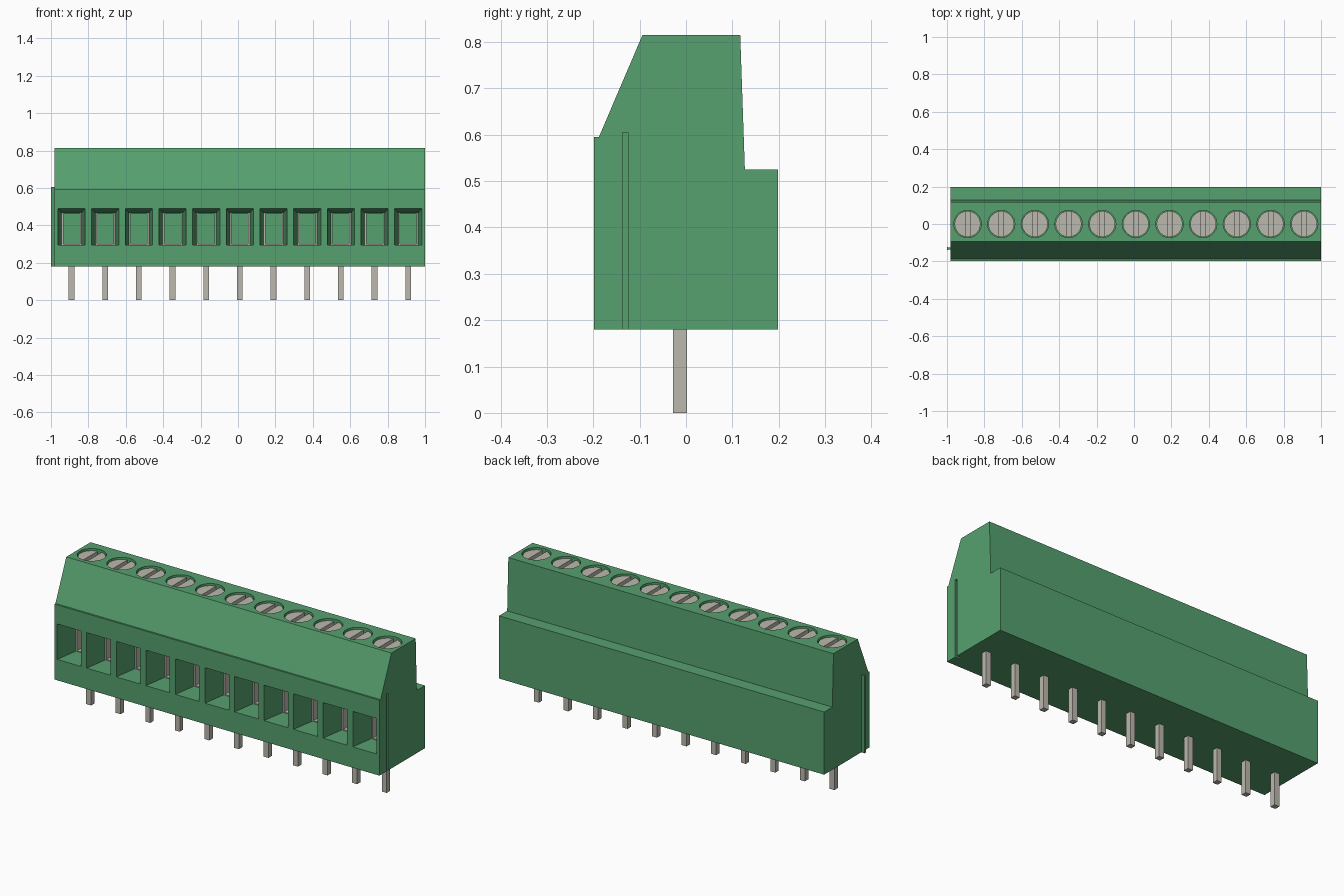
import bpy, bmesh, math

if "Cube" in bpy.data.objects:
    bpy.data.objects.remove(bpy.data.objects["Cube"])


def material(name, rgb):
    m = bpy.data.materials.new(name)
    m.diffuse_color = (*rgb, 1)
    m.use_nodes = True
    m.node_tree.nodes["Principled BSDF"].inputs["Base Color"].default_value = m.diffuse_color
    return m


GREEN = material("green plastic", (0.093, 0.352, 0.156))
METAL = material("grey metal", (0.50, 0.48, 0.42))
CENTRES = [0.01 + (i - 5) * 0.18 for i in range(11)]


def loft(bm, sections):
    """Closed solid through matching rings of points."""
    rings = [[bm.verts.new(p) for p in s] for s in sections]
    n = len(rings[0])
    bm.faces.new(rings[0])
    bm.faces.new(rings[-1][::-1])
    for a, b in zip(rings, rings[1:]):
        for i in range(n):
            j = (i + 1) % n
            bm.faces.new((a[j], a[i], b[i], b[j]))


def prism_z(bm, outline, z0, z1):
    loft(bm, [[(x, y, z) for x, y in outline] for z in (z0, z1)])


def box(bm, x0, x1, y0, y1, z0, z1):
    prism_z(bm, [(x0, y0), (x1, y0), (x1, y1), (x0, y1)], z0, z1)


def rect_y(cx, half, y, z0, z1):
    return [(cx - half, y, z0), (cx + half, y, z0), (cx + half, y, z1), (cx - half, y, z1)]


def circle(cx, r, n=32):
    return [(cx + r * math.cos(2 * math.pi * i / n), r * math.sin(2 * math.pi * i / n))
            for i in range(n)]


def finish(bm, name, mat):
    bmesh.ops.recalc_face_normals(bm, faces=bm.faces)
    me = bpy.data.meshes.new(name)
    bm.to_mesh(me)
    bm.free()
    me.materials.append(mat)
    ob = bpy.data.objects.new(name, me)
    bpy.context.collection.objects.link(ob)
    return ob


def smooth(ob):
    bpy.ops.object.select_all(action='DESELECT')
    ob.select_set(True)
    bpy.context.view_layer.objects.active = ob
    bpy.ops.object.shade_smooth_by_angle(angle=math.radians(30))


# Housing: side profile extruded along x
profile = [(-0.198, 0.18), (-0.198, 0.595), (-0.188, 0.595), (-0.094, 0.815),
           (0.117, 0.815), (0.127, 0.525), (0.198, 0.525), (0.198, 0.18)]
bm = bmesh.new()
loft(bm, [[(x, y, z) for y, z in profile] for x in (-0.98, 1.0)])
housing = finish(bm, "housing", GREEN)

# Cutters: wire funnels, screw wells and the end groove
bm = bmesh.new()
for c in CENTRES:
    loft(bm, [rect_y(c, 0.0755, -0.218, 0.295, 0.494),
              rect_y(c, 0.053, -0.07, 0.295, 0.466),
              rect_y(c, 0.053, 0.09, 0.295, 0.466)])
    prism_z(bm, circle(c, 0.073), 0.72, 0.85)
prism_z(bm, [(0.98, -0.14), (1.01, -0.136), (1.01, -0.126), (0.98, -0.122)], 0.15, 0.605)
cutter = finish(bm, "opening_cutter", GREEN)
cutter.hide_render = True

mod = housing.modifiers.new("openings", 'BOOLEAN')
mod.object = cutter
mod.operation = 'DIFFERENCE'
mod.solver = 'EXACT'
bpy.context.view_layer.objects.active = housing
housing.select_set(True)
bpy.ops.object.modifier_apply(modifier=mod.name)
bpy.data.objects.remove(cutter)
smooth(housing)

# Dovetail rib on the left end
bm = bmesh.new()
prism_z(bm, [(-1.0, -0.139), (-0.979, -0.135), (-0.979, -0.127), (-1.0, -0.123)], 0.18, 0.605)
finish(bm, "end_rib", GREEN)

# Slotted screws
bm = bmesh.new()
R, W = 0.069, 0.012
a0 = math.acos(W / R)
for c in CENTRES:
    prism_z(bm, circle(c, R), 0.715, 0.775)
    for side in (1, -1):
        arc = [-a0 + 2 * a0 * i / 16 for i in range(17)]
        prism_z(bm, [(c + side * R * math.cos(a), R * math.sin(a)) for a in arc], 0.775, 0.805)
smooth(finish(bm, "screws", METAL))

# Wire clamps lining the deep end of each opening
bm = bmesh.new()
for c in CENTRES:
    for side in (1, -1):
        x = sorted((c + side * 0.044, c + side * 0.053))
        box(bm, *x, -0.065, 0.085, 0.295, 0.466)
    box(bm, c - 0.044, c + 0.044, -0.065, 0.085, 0.295, 0.300)
    box(bm, c - 0.044, c + 0.044, -0.065, 0.085, 0.460, 0.466)
finish(bm, "wire_clamps", METAL)

# Solder pins
bm = bmesh.new()
for c in CENTRES:
    box(bm, c - 0.015, c + 0.015, -0.028, 0.002, 0.0, 0.19)
finish(bm, "pins", METAL)
